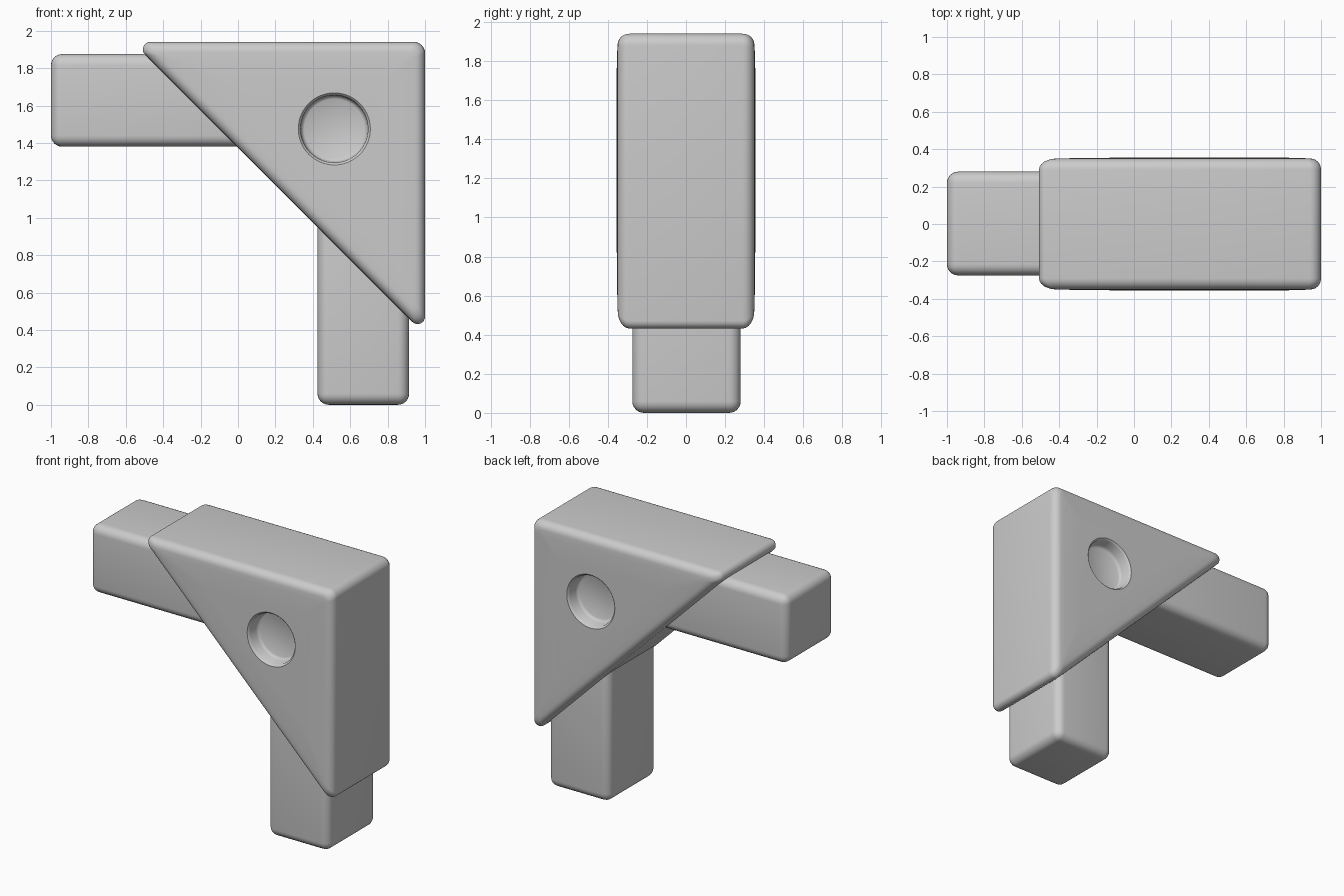
import bpy, bmesh, math
from mathutils import Vector

cube = bpy.data.objects.get("Cube")
if cube:
    bpy.data.objects.remove(cube, do_unlink=True)

GREY = (0.6, 0.6, 0.6, 1)
grey = bpy.data.materials.new("plain grey")
grey.use_nodes = True
grey.diffuse_color = GREY
grey.node_tree.nodes["Principled BSDF"].inputs["Base Color"].default_value = GREY


def make_object(name, bm):
    bmesh.ops.recalc_face_normals(bm, faces=bm.faces)
    mesh = bpy.data.meshes.new(name)
    bm.to_mesh(mesh)
    bm.free()
    mesh.materials.append(grey)
    obj = bpy.data.objects.new(name, mesh)
    bpy.context.collection.objects.link(obj)
    return obj


def shade(obj, angle):
    bpy.ops.object.select_all(action='DESELECT')
    obj.select_set(True)
    bpy.context.view_layer.objects.active = obj
    bpy.ops.object.shade_smooth_by_angle(angle=math.radians(angle))


def loft(name, rings):
    """Skin a list of equal point rings and cap both ends."""
    bm = bmesh.new()
    loops = [[bm.verts.new(p) for p in ring] for ring in rings]
    for a, b in zip(loops, loops[1:]):
        for i in range(len(a)):
            j = (i + 1) % len(a)
            bm.faces.new((a[i], a[j], b[j], b[i]))
    bm.faces.new(loops[0])
    bm.faces.new(loops[-1])
    return make_object(name, bm)


def triangle_ring(y, inset, steps=8):
    """Rounded right triangle in the xz plane, moved inward by inset."""
    right, top = 1 - inset, 1.94 - inset
    diagonal = 1.375 + inset * math.sqrt(2)
    corners = [(Vector((right, top)), 0, 90, 0.06),
               (Vector((diagonal - top, top)), 90, 225, 0.04),
               (Vector((right, diagonal - right)), 225, 360, 0.04)]
    points = []
    for corner, start, end, radius in corners:
        radius = max(radius - inset * 0.5, 0.015)
        half = math.radians(end - start) / 2
        middle = math.radians(start + end) / 2
        centre = corner - Vector((math.cos(middle), math.sin(middle))) * radius / math.cos(half)
        for i in range(steps + 1):
            t = math.radians(start + (end - start) * i / steps)
            points.append((centre.x + radius * math.cos(t), y,
                           centre.y + radius * math.sin(t)))
    return points


def rounded_box(name, low, high, radius):
    low, high = Vector(low), Vector(high)
    bm = bmesh.new()
    bmesh.ops.create_cube(bm, size=1)
    for v in bm.verts:
        v.co = (low + high) / 2 + v.co * (high - low)
    bmesh.ops.bevel(bm, geom=bm.edges[:], offset=radius, segments=6,
                    profile=0.5, affect='EDGES')
    shade(make_object(name, bm), 40)


# Triangular corner brace with softly rounded rims
half_section = [(0.355, 0.2), (0.352, 0.09)]
for k in range(7):
    a = math.radians(90 - 15 * k)
    half_section.append((0.29 + 0.06 * math.sin(a), 0.055 * (1 - math.cos(a))))
section = half_section + [(-y, d) for y, d in reversed(half_section)]
brace = loft("corner_brace", [triangle_ring(y, d) for y, d in section])

# Round blind recess on both faces, with eased rim and floor
recess_profile = [(0.4, 0.2), (0.357, 0.195), (0.349, 0.186), (0.34, 0.18),
                  (0.275, 0.178), (0.262, 0.172), (0.255, 0.16)]
for side, label in ((-1, "front"), (1, "back")):
    rings = [[(0.515 + r * math.cos(i * math.tau / 64), side * y,
               1.475 + r * math.sin(i * math.tau / 64)) for i in range(64)]
             for y, r in recess_profile]
    cutter = loft(label + "_recess_cutter", rings)
    cutter.hide_render = True
    cutter.hide_set(True)
    cut = brace.modifiers.new(label + "_recess", 'BOOLEAN')
    cut.operation = 'DIFFERENCE'
    cut.solver = 'EXACT'
    cut.object = cutter

# Bake the cuts so that the cutters are no longer needed
bpy.context.view_layer.update()
evaluated = brace.evaluated_get(bpy.context.evaluated_depsgraph_get())
brace_mesh = bpy.data.meshes.new_from_object(evaluated)
brace.modifiers.clear()
brace.data = brace_mesh
for side in ("front", "back"):
    bpy.data.objects.remove(bpy.data.objects[side + "_recess_cutter"], do_unlink=True)
shade(brace, 40)

# Two bars joined by the brace
rounded_box("horizontal_bar", (-1, -0.275, 1.38), (0.2, 0.28, 1.875), 0.06)
rounded_box("vertical_bar", (0.425, -0.275, 0), (0.915, 0.28, 1.2), 0.06)
